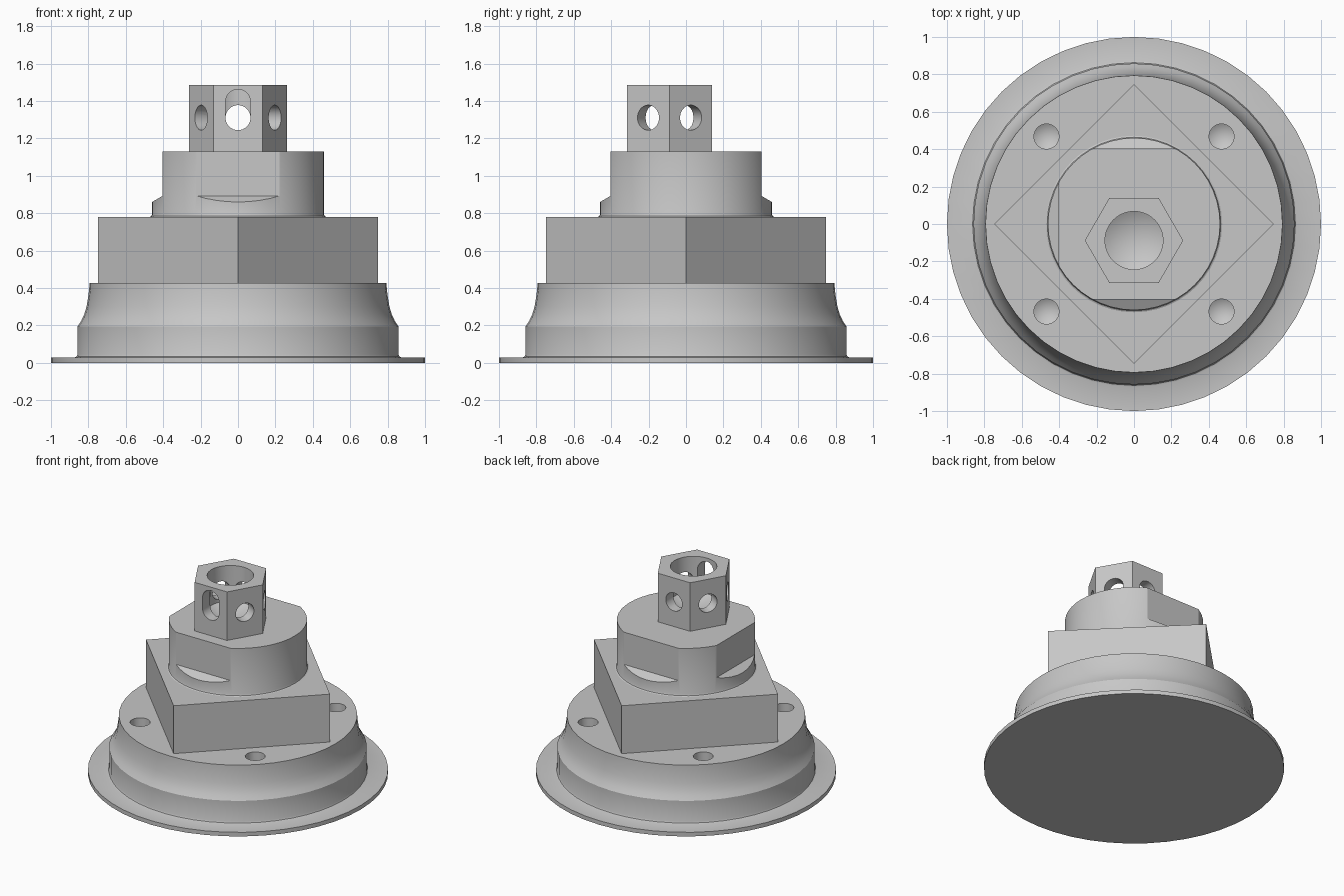
import bpy
import bmesh
from math import cos, sin, pi, radians
from mathutils import Matrix, Vector

cube = bpy.data.objects.get("Cube")
if cube:
    bpy.data.objects.remove(cube, do_unlink=True)

# One plain metal colour
metal = bpy.data.materials.new("plain grey metal")
metal.use_nodes = True
GREY = (0.57, 0.57, 0.57, 1)
metal.diffuse_color = GREY
metal.node_tree.nodes["Principled BSDF"].inputs["Base Color"].default_value = GREY


def finish(bm, name):
    """Turn a bmesh into a linked object."""
    bmesh.ops.remove_doubles(bm, verts=bm.verts, dist=1e-5)
    bmesh.ops.recalc_face_normals(bm, faces=bm.faces)
    mesh = bpy.data.meshes.new(name)
    bm.to_mesh(mesh)
    bm.free()
    mesh.materials.append(metal)
    obj = bpy.data.objects.new(name, mesh)
    bpy.context.collection.objects.link(obj)
    return obj


def lathe(name, profile, sides, centre=(0, 0)):
    """Spin a (radius, z) profile, closed to the axis at both ends."""
    bm = bmesh.new()
    pts = [(0, profile[0][1])] + profile + [(0, profile[-1][1])]
    verts = [bm.verts.new((r, 0, z)) for r, z in pts]
    edges = [bm.edges.new(pair) for pair in zip(verts, verts[1:])]
    bmesh.ops.spin(bm, geom=verts + edges, axis=(0, 0, 1), cent=(0, 0, 0),
                   angle=2 * pi, steps=sides, use_merge=True)
    bmesh.ops.dissolve_degenerate(bm, edges=bm.edges, dist=1e-6)
    bmesh.ops.translate(bm, verts=bm.verts, vec=(*centre, 0))
    return finish(bm, name)


def prism(name, outline, sweep, angle, centre=(0, 0)):
    """Sweep an (outward, sideways, z) outline, then turn it about z."""
    bm = bmesh.new()
    face = bm.faces.new([bm.verts.new(p) for p in outline])
    new = bmesh.ops.extrude_face_region(bm, geom=[face], use_keep_orig=True)["geom"]
    moved = [g for g in new if isinstance(g, bmesh.types.BMVert)]
    bmesh.ops.translate(bm, verts=moved, vec=sweep)
    place = Matrix.Translation(Vector((*centre, 0))) @ Matrix.Rotation(radians(angle), 4, "Z")
    bm.transform(place)
    return finish(bm, name)


def cut(body, cutter):
    """Subtract the cutter from the body and discard it."""
    cutter.hide_render = True
    mod = body.modifiers.new("cut", "BOOLEAN")
    mod.operation = "DIFFERENCE"
    mod.solver = "EXACT"
    mod.object = cutter
    bpy.context.view_layer.objects.active = body
    bpy.ops.object.modifier_apply(modifier=mod.name)
    bpy.data.objects.remove(cutter, do_unlink=True)


# Flanged base with a concave shoulder
base = lathe("flanged_base", [
    (1, 0), (1, 0.03), (0.872, 0.03), (0.863, 0.034), (0.858, 0.045),
    (0.858, 0.195), (0.838, 0.225), (0.822, 0.26), (0.81, 0.3),
    (0.802, 0.345), (0.796, 0.39), (0.794, 0.428)], 48)

# Four drilled holes with pointed bottoms
for x in (-0.468, 0.468):
    for y in (-0.468, 0.468):
        cut(base, lathe("drill", [(0.067, 0.5), (0.067, 0.27), (0, 0.23)], 24, (x, y)))

# Square block, corners on the axes
block = lathe("square_block", [(0.748, 0.428), (0.748, 0.78)], 4)

# Round boss with three flats ending in sloping ledges
boss = lathe("round_boss", [
    (0.472, 0.78), (0.464, 0.784), (0.46, 0.795), (0.46, 1.13)], 48)
ledge = [(0.403, -0.6, 1.3), (0.403, -0.6, 0.893), (0.6, -0.6, 0.779), (0.6, -0.6, 1.3)]
for angle in (90, 180, 270):
    cut(boss, prism("flat_cutter", ledge, (0, 1.2, 0), angle))

# Hexagonal head with a blind bore, set towards the front
HEAD = (0, -0.088)
head = lathe("hexagonal_head", [(0.263, 1.13), (0.263, 1.487)], 6, HEAD)
cut(head, lathe("bore", [(0.155, 1.6), (0.155, 1.225), (0, 1.14)], 48, HEAD))

# A cross hole in each side, the front one a tall slot
R, LOW = 0.067, 1.311
for angle in range(30, 390, 60):
    high = 1.395 if angle == 270 else LOW
    hole = []
    for i in range(24):
        a = 2 * pi * (i + 0.5) / 24
        hole.append((0.06, R * cos(a), (high if a < pi else LOW) + R * sin(a)))
    cut(head, prism("cross_hole", hole, (0.3, 0, 0), angle, HEAD))

# Smooth round surfaces, keep edges crisp
bpy.ops.object.select_all(action="DESELECT")
for obj in (base, block, boss, head):
    obj.select_set(True)
    bpy.context.view_layer.objects.active = obj
bpy.ops.object.shade_smooth_by_angle(angle=radians(25))
